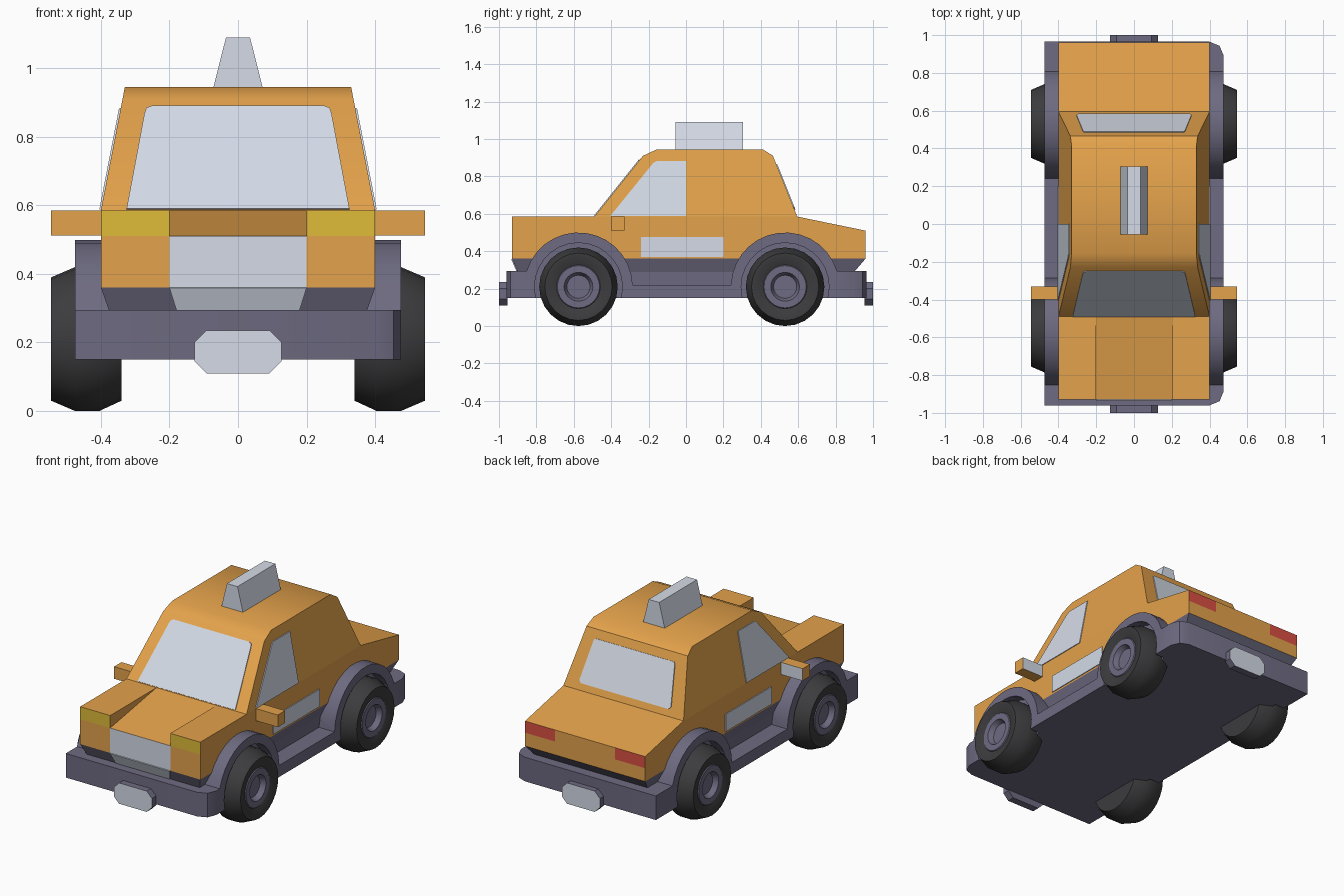
import bpy, bmesh, math
from mathutils import Vector

if "Cube" in bpy.data.objects:
    bpy.data.objects.remove(bpy.data.objects["Cube"])


def material(name, r, g, b):
    m = bpy.data.materials.new(name)
    m.diffuse_color = (r, g, b, 1)
    m.use_nodes = True
    m.node_tree.nodes["Principled BSDF"].inputs["Base Color"].default_value = m.diffuse_color
    return m


ORANGE = material("orange_paint", 0.77, 0.36, 0.07)
TRIM = material("purple_grey_trim", 0.155, 0.146, 0.22)
GLASS = material("pale_grey", 0.67, 0.72, 0.81)
TYRE = material("black_rubber", 0.045, 0.045, 0.048)
YELLOW = material("yellow_lamp", 0.74, 0.50, 0.04)
RED = material("red_lamp", 0.70, 0.08, 0.058)


def loft(name, rings, mats, rule=None, drop=None, bevel=None, smooth=None):
    """Skin closed rings of equal length, cap both ends, colour faces by rule."""
    bm = bmesh.new()
    vs = [[bm.verts.new(p) for p in ring] for ring in rings]
    n = len(rings[0])
    for a, b in zip(vs, vs[1:]):
        for i in range(n):
            j = (i + 1) % n
            bm.faces.new((a[i], a[j], b[j], b[i]))
    bm.faces.new(vs[0])
    bm.faces.new(vs[-1])
    bmesh.ops.remove_doubles(bm, verts=bm.verts, dist=1e-5)
    if bevel:
        edges = [e for e in bm.edges if bevel(e)]
        bmesh.ops.bevel(bm, geom=edges, offset=0.075, segments=2, profile=0.5, affect='EDGES')
    bmesh.ops.recalc_face_normals(bm, faces=bm.faces)
    bm.normal_update()
    for f in bm.faces:
        if rule:
            f.material_index = rule(f.calc_center_median(), f.normal)
    if drop:
        gone = [f for f in bm.faces if drop(f.calc_center_median(), f.normal)]
        bmesh.ops.delete(bm, geom=gone, context='FACES')
    me = bpy.data.meshes.new(name)
    bm.to_mesh(me)
    bm.free()
    for m in mats:
        me.materials.append(m)
    ob = bpy.data.objects.new(name, me)
    bpy.context.collection.objects.link(ob)
    if smooth:
        bpy.ops.object.select_all(action='DESELECT')
        ob.select_set(True)
        bpy.context.view_layer.objects.active = ob
        bpy.ops.object.shade_smooth_by_angle(angle=math.radians(smooth))
    return ob


def plate(name, pts, out, mats, **kw):
    """Thin or thick slab: outline pushed along a vector."""
    o = Vector(out)
    base = [Vector(p) for p in pts]
    return loft(name, [[p - o * 0.3 for p in base], [p + o for p in base]], mats, **kw)


def box(name, lo, hi, mats, **kw):
    (x0, y0, z0), (x1, y1, z1) = lo, hi
    return loft(name, [[(x0, y0, z), (x1, y0, z), (x1, y1, z), (x0, y1, z)] for z in (z0, z1)], mats, **kw)


# Lower body: side profile lofted across x, nose dips between the headlamps
def body_ring(x, nose):
    return [(x, y, z) for y, z in ((-0.93, 0.36), (-0.93, 0.51), (-0.93, nose), (-0.49, 0.585),
                                   (0.595, 0.585), (0.96, 0.51), (0.96, 0.44), (0.96, 0.36))]


def body_rule(c, n):
    if n.y < -0.9:
        if abs(c.x) < 0.2:
            return 1
        return 2 if c.z > 0.51 else 0
    if n.y > 0.9 and abs(c.x) > 0.2 and c.z > 0.44:
        return 3
    return 0


HI, LO = 0.585, 0.51
loft("lower_body", [body_ring(x, h) for x, h in ((-0.4, HI), (-0.2, HI), (-0.2, LO),
                                                 (0.2, LO), (0.2, HI), (0.4, HI))],
     [ORANGE, GLASS, YELLOW, RED], rule=body_rule,
     drop=lambda c, n: abs(n.z) > 0.99 and (n.z < 0 or c.y > -0.2))


# Cabin: tapers inward with height
def side_x(z):
    return 0.4 - (z - 0.585) * 0.07 / 0.36


CABIN = [(-0.49, 0.585), (-0.23, 0.91), (-0.155, 0.945), (0.41, 0.945), (0.465, 0.91), (0.595, 0.585)]
loft("cabin", [[(s * side_x(z), y, z) for y, z in CABIN] for s in (-1, 1)], [ORANGE],
     drop=lambda c, n: n.z < -0.9, smooth=35)

# Windscreen and rear window, lying on the sloped cabin ends
half = [(0.325, 0.588), (0.273, 0.865), (0.267, 0.882), (0.25, 0.888)]
outline = half + [(-x, z) for x, z in reversed(half)]
plate("windscreen", [(x, -0.49 + (z - 0.585) * 0.8, z) for x, z in outline], (0, -0.004, 0.003), [GLASS])
half = [(0.292, 0.622), (0.305, 0.636), (0.27, 0.85), (0.262, 0.862)]
outline = half + [(-x, z) for x, z in reversed(half)]
plate("rear_window", [(x, 0.595 - (z - 0.585) * 0.4, z) for x, z in outline], (0, 0.005, 0.002), [GLASS])

# Underbody skirt: narrows downward below the paint
loft("underbody", [[(-x, a, z), (x, a, z), (x, b, z), (-x, b, z)] for x, a, b, z in
                   ((0.4, -0.93, 0.96, 0.36), (0.375, -0.90, 0.90, 0.29), (0.37, -0.88, 0.88, 0.2))], [TRIM])
plate("grille_lower", [(-0.2, -0.93, 0.36), (0.2, -0.93, 0.36), (0.178, -0.9, 0.29), (-0.178, -0.9, 0.29)],
      (0, -0.005, -0.001), [GLASS])

# Chassis: bumpers, sills and wheel arches in one side profile
WHEELS = (-0.575, 0.53)
WZ = 0.21


def arc(cy, a0, a1, r=0.29, n=14):
    return [(cy + r * math.cos(math.radians(a0 + (a1 - a0) * i / n)),
             WZ + r * math.sin(math.radians(a0 + (a1 - a0) * i / n))) for i in range(n + 1)]


profile = ([(-0.96, 0.15), (-0.96, 0.295)] + arc(WHEELS[0], 163, 2) + arc(WHEELS[1], 178, 17)
           + [(0.965, 0.295), (0.965, 0.15)])


def corner(e):
    a, b = (v.co for v in e.verts)
    return abs(a.y) > 0.95 and abs(a.x - b.x) < 1e-4 and abs(a.y - b.y) < 1e-4


chassis = loft("chassis", [[(x, y, z) for y, z in profile] for x in (-0.475, 0.475)], [TRIM],
               bevel=corner, smooth=30)


def cut(cutter):
    cutter.hide_render = True
    mod = chassis.modifiers.new(cutter.name, 'BOOLEAN')
    mod.operation = 'DIFFERENCE'
    mod.solver = 'EXACT'
    mod.object = cutter
    bpy.context.view_layer.objects.active = chassis
    bpy.ops.object.modifier_apply(modifier=mod.name)
    bpy.data.objects.remove(cutter)


cut(box("inner_cutter", (-0.37, -0.87, 0.27), (0.37, 0.88, 0.6), [TRIM]))


def ring(x, r, cy, n=24):
    return [(x, cy + r * math.cos(math.tau * i / n), WZ + r * math.sin(math.tau * i / n)) for i in range(n)]


# Wheels with recessed hubs, set in their wells
TREAD = ((0.34, 0.12), (0.34, 0.18), (0.405, 0.21), (0.475, 0.21), (0.545, 0.18), (0.545, 0.16),
         (0.53, 0.117), (0.535, 0.113), (0.535, 0.077), (0.505, 0.062))
for s, side in ((-1, "left"), (1, "right")):
    for cy, end in zip(WHEELS, ("front", "rear")):
        cut(loft("well_cutter", [ring(s * x, 0.235, cy, 28) for x in (0.41, 0.6)], [TRIM]))
        loft(f"{end}_{side}_wheel", [ring(s * x, r, cy) for x, r in TREAD], [TYRE, TRIM],
             rule=lambda c, n, cy=cy: int(abs(c.x) > 0.45 and math.hypot(c.y - cy, c.z - WZ) < 0.116),
             smooth=30)

    # Side window, door panel and wing mirror
    plate(f"{side}_window", [(s * side_x(z), y, z) for y, z in
                             ((-0.405, 0.588), (0, 0.588), (0, 0.883), (-0.155, 0.883), (-0.175, 0.872))],
          (s * 0.005, 0, 0), [GLASS])
    plate(f"{side}_door_panel", [(s * 0.4, y, z) for y, z in
                                 ((-0.24, 0.37), (0.2, 0.37), (0.2, 0.475), (-0.24, 0.475))],
          (s * 0.005, 0, 0), [GLASS])
    x0, x1 = sorted((s * 0.39, s * 0.545))
    box(f"{side}_mirror", (x0, -0.4, 0.512), (x1, -0.33, 0.585), [ORANGE, GLASS],
        rule=lambda c, n: int(n.y > 0.9))

# Number plates: octagon blocks with a pale outer face
half = [(0.092, 0.11), (0.127, 0.145), (0.127, 0.2), (0.092, 0.235)]
outline = half + [(-x, z) for x, z in reversed(half)]
for s, end in ((-1, "front"), (1, "rear")):
    loft(f"{end}_plate", [[(x, s * y, z) for x, z in outline] for y in (0.955, 1.0)], [TRIM, GLASS],
         rule=lambda c, n, s=s: int(n.y * s > 0.9))

# Roof sign
loft("roof_sign", [[(-w, -0.055, z), (w, -0.055, z), (w, 0.305, z), (-w, 0.305, z)]
                   for w, z in ((0.072, 0.943), (0.035, 1.09))], [GLASS])
